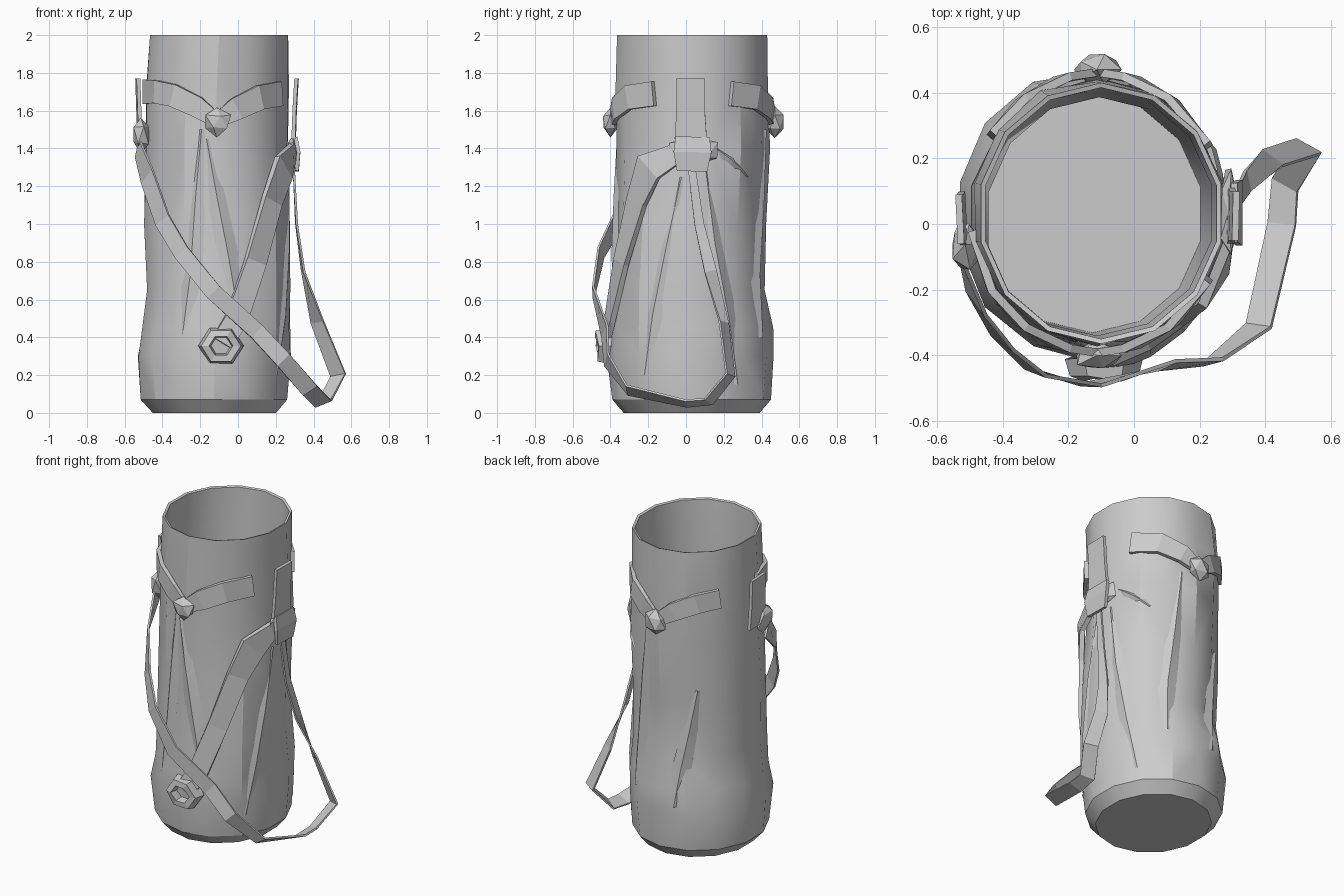
import bpy, bmesh, math, random
from mathutils import Vector

random.seed(4)
cube = bpy.data.objects.get("Cube")
if cube:
    bpy.data.objects.remove(cube)

mat = bpy.data.materials.new("grey cloth")
mat.use_nodes = True
GREY = (0.6, 0.6, 0.6, 1)
mat.diffuse_color = GREY
mat.node_tree.nodes["Principled BSDF"].inputs["Base Color"].default_value = GREY

SIDES = 14
# Body outline: height, x min, x max, y min, y max
OUTLINE = [
    (0.0, -0.46, 0.21, -0.33, 0.39), (0.07, -0.525, 0.27, -0.39, 0.45),
    (0.3, -0.54, 0.29, -0.415, 0.47), (0.45, -0.515, 0.285, -0.41, 0.465),
    (0.65, -0.49, 0.285, -0.4, 0.42), (1.0, -0.5, 0.28, -0.375, 0.425),
    (1.4, -0.5, 0.275, -0.37, 0.44), (1.72, -0.5, 0.275, -0.37, 0.44),
    (2.0, -0.475, 0.275, -0.365, 0.43)]


def surface(deg, z, lift=0.0):
    """Point on the body at an angle and height, raised by lift."""
    for a, b in zip(OUTLINE, OUTLINE[1:]):
        if a[0] <= z <= b[0]:
            t = (z - a[0]) / (b[0] - a[0])
            x0, x1, y0, y1 = [p + (q - p) * t for p, q in zip(a[1:], b[1:])]
            break
    c, s = math.cos(math.radians(deg)), math.sin(math.radians(deg))
    return Vector(((x0 + x1) / 2 + c * ((x1 - x0) / 2 + lift),
                   (y0 + y1) / 2 + s * ((y1 - y0) / 2 + lift), z))


def finish(name, bm, smooth=None):
    bmesh.ops.recalc_face_normals(bm, faces=bm.faces)
    mesh = bpy.data.meshes.new(name)
    bm.to_mesh(mesh)
    bm.free()
    mesh.materials.append(mat)
    obj = bpy.data.objects.new(name, mesh)
    bpy.context.collection.objects.link(obj)
    if smooth:
        bpy.ops.object.select_all(action='DESELECT')
        obj.select_set(True)
        bpy.context.view_layer.objects.active = obj
        bpy.ops.object.shade_smooth_by_angle(angle=math.radians(smooth))


def skin(bm, loops, closed):
    """Bridge consecutive rows of points with quads."""
    rows = [[bm.verts.new(p) for p in row] for row in loops]
    n = len(rows[0])
    for a, b in zip(rows, rows[1:]):
        for i in range(n if closed else n - 1):
            j = (i + 1) % n
            bm.faces.new((a[i], a[j], b[j], b[i]))
    return rows


def ribbon(name, pts, widths, facing={}, thick=0.012):
    """Flat strap facing away from the body axis, or as facing says."""
    pts = [Vector(p) for p in pts]
    loops = []
    for i, p in enumerate(pts):
        along = (pts[min(i + 1, len(pts) - 1)] - pts[max(i - 1, 0)]).normalized()
        out = Vector(facing.get(i, (p.x + 0.11, p.y - 0.035, 0)))
        side = along.cross(out).normalized() * widths[i] / 2
        face = side.cross(along).normalized() * thick / 2
        loops.append([p + side + face, p - side + face, p - side - face, p + side - face])
    bm = bmesh.new()
    rows = skin(bm, loops, True)
    bm.faces.new(rows[0])
    bm.faces.new(rows[-1])
    finish(name, bm)


def knot(name, centre, size):
    """Irregular low-poly lump."""
    bm = bmesh.new()
    bmesh.ops.create_icosphere(bm, subdivisions=1, radius=1)
    for v in bm.verts:
        k = random.uniform(0.85, 1.15)
        v.co = Vector([c * s * k for c, s in zip(v.co, size)]) + Vector(centre)
    finish(name, bm)


# Open cylindrical body with wall, rim and inside floor
bm = bmesh.new()
angles = [360 * (i + 0.5) / SIDES for i in range(SIDES)]
loops = []
for row in OUTLINE:
    wobble = 0.008 if 0.2 < row[0] < 1.8 else 0
    loops.append([surface(a, row[0], random.uniform(-wobble, wobble)) for a in angles])
for z, inset in ((1.995, -0.015), (1.6, -0.03), (0.6, -0.045), (0.06, -0.05)):
    loops.append([surface(a, z, inset) for a in angles])
rows = skin(bm, loops, True)
bm.faces.new(rows[0])
bm.faces.new(rows[-1])
bmesh.ops.triangulate(bm, faces=[f for f in bm.faces if len(f.verts) == 4])
finish("body", bm, 28)

# Collar band dipping to a knot front and back, its ends melting into the body
STEPS = [(-82, 1.7, 0.13), (-55, 1.7, 0.12), (-35, 1.68, 0.12), (-15, 1.62, 0.11),
         (0, 1.55, 0.09), (15, 1.61, 0.12), (35, 1.67, 0.13), (60, 1.69, 0.13)]
for name, mid, sign, steps in (("front", 270, 1, STEPS), ("back", 90, -1, STEPS[1:])):
    ribbon(name + "_collar_band",
           [surface(mid + sign * d, z, 0.022 - 0.0003 * abs(d)) for d, z, w in steps],
           [w for d, z, w in steps], thick=0.025)
    knot(name + "_collar_knot", surface(mid, 1.54, 0.03), (0.075, 0.05, 0.075))

# Upright side tabs with their knots
for name, deg, y_shift in (("left", 0, -0.01), ("right", 180, -0.02)):
    shift = Vector((0, y_shift, 0))
    ribbon(name + "_tab",
           [surface(deg, z, k) + shift for z, k in
            ((1.77, 0.035), (1.6, 0.025), (1.45, 0.02))],
           [0.15, 0.15, 0.17], thick=0.02)
ribbon("left_tab_flap", [surface(0, z, k) for z, k in
                         ((1.46, 0.03), (1.38, 0.045), (1.28, 0.035))],
       [0.18, 0.2, 0.16], thick=0.02)
knot("left_knot", surface(0, 1.39, 0.012), (0.03, 0.14, 0.085))
knot("right_knot", surface(193, 1.47, 0.025), (0.05, 0.08, 0.09))

# Gathered strap from the left knot down to the lower front knot
ribbon("gathered_strap",
       [surface(d, z, k) for d, z, k in
        ((350, 1.38, 0.02), (328, 1.3, 0.03), (316, 1.12, 0.015),
         (300, 0.8, 0.01), (285, 0.5, 0.01), (275, 0.37, 0.015))],
       [0.1, 0.17, 0.13, 0.12, 0.12, 0.12], thick=0.03)

# Lower front knot: a bent ring of cloth around a hollow
mid = Vector((-0.09, -0.43, 0.355))
bm = bmesh.new()
loops = []
for scale, depth in ((1.15, 0.03), (1.0, -0.04), (0.6, -0.045), (0.5, 0.01)):
    loops.append([mid + Vector((0.105 * scale * math.cos(t),
                                depth + random.uniform(-0.012, 0.012),
                                0.095 * scale * math.sin(t)))
                  for t in [math.tau * i / 6 for i in range(6)]])
rows = skin(bm, loops, True)
bm.faces.new(rows[0])
bm.faces.new(rows[-1])
finish("lower_knot", bm)

# Long carrying strap: across the front, swinging out, twisting and back up the left side
ribbon("carrying_strap",
       [(-0.53, -0.08, 1.4), (-0.48, -0.24, 1.25), (-0.4, -0.36, 1.02),
        (-0.3, -0.45, 0.85), (-0.13, -0.49, 0.64), (0.1, -0.43, 0.43),
        (0.24, -0.42, 0.28), (0.38, -0.31, 0.12), (0.45, 0.0, 0.05),
        (0.46, 0.12, 0.06), (0.53, 0.235, 0.2), (0.42, 0.2, 0.48),
        (0.345, 0.13, 0.75), (0.31, 0.07, 1.0), (0.295, 0.03, 1.3)],
       [0.12, 0.12, 0.1] + [0.09] * 8 + [0.08, 0.065, 0.05, 0.04],
       facing={6: (0.6, -0.75, -0.4), 7: (0.6, -0.4, -1), 8: (0.4, 0, -1),
               9: (0.4, 0.1, -1), 10: (0.5, 0.8, -0.3), 11: (0.5, 0.7, 0)})

# Shallow cloth folds: angle and height of top and foot
for i, (d0, z0, d1, z1) in enumerate((
        (258, 1.5, 244, 0.4), (262, 1.45, 284, 0.6), (352, 1.25, 325, 0.2),
        (10, 1.3, 35, 0.15), (18, 1.4, 48, 1.25), (75, 1.5, 60, 0.4),
        (125, 1.1, 105, 0.35))):
    bm = bmesh.new()
    loops = []
    for t, w, k in ((0, 2, 0), (0.35, 7, 0.01), (0.7, 9, 0.012), (1, 3, 0)):
        d, z = d0 + (d1 - d0) * t, z0 + (z1 - z0) * t
        loops.append([surface(d - w, z, -0.012), surface(d, z, k), surface(d + w, z, -0.012)])
    skin(bm, loops, False)
    finish("cloth_fold_%d" % (i + 1), bm, 40)
